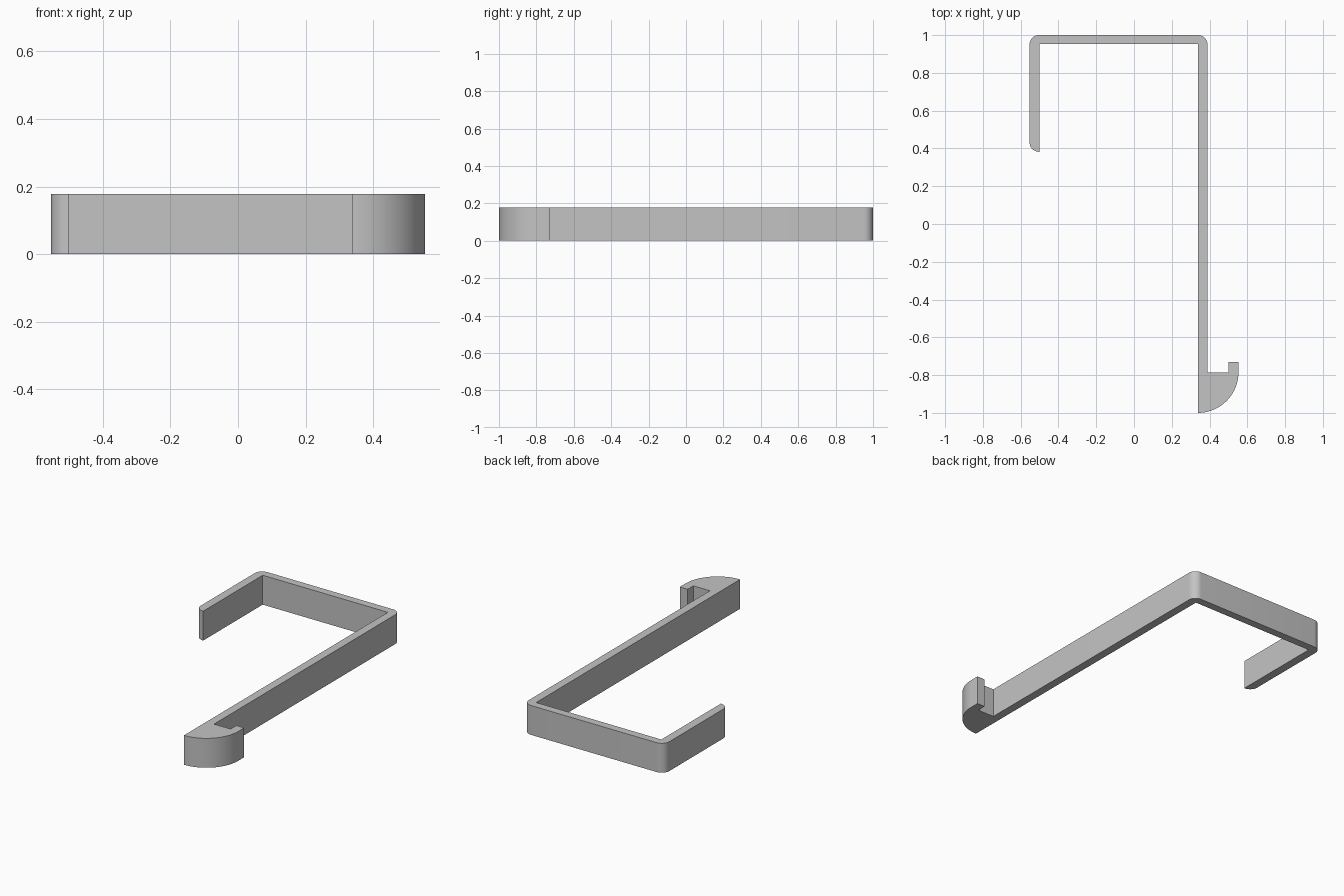
import bpy, bmesh
from math import cos, sin, radians
from mathutils import Vector

cube = bpy.data.objects.get("Cube")
if cube:
    bpy.data.objects.remove(cube, do_unlink=True)

HEIGHT = 0.178
LEFT, LEFT_IN = -0.553, -0.501      # short arm
ARM_IN, ARM_OUT = 0.338, 0.389      # long arm
TIP = 0.553                         # outer face of the hook
TOP, TOP_IN = 1.0, 0.952            # bridge
END = 0.382                         # free end of the short arm
FLOOR, LIP_TOP, LIP_IN = -0.785, -0.73, 0.5
R = 0.05


def arc(cx, cy, rx, ry, start, stop, steps):
    """Points along an elliptical arc, angles in degrees."""
    angles = [radians(start + (stop - start) * i / steps) for i in range(steps + 1)]
    return [(cx + rx * cos(a), cy + ry * sin(a)) for a in angles]


# Outline, counterclockwise from the free end of the short arm
outline = [(LEFT_IN, END), (LEFT_IN, TOP_IN), (ARM_IN, TOP_IN)]
outline += arc(ARM_IN, FLOOR, TIP - ARM_IN, FLOOR + 1, -90, 0, 32)     # hook belly
outline += [(TIP, LIP_TOP), (LIP_IN, LIP_TOP), (LIP_IN, FLOOR), (ARM_OUT, FLOOR)]
outline += arc(ARM_OUT - R, TOP - R, R, R, 0, 90, 12)                  # bridge corners
outline += arc(LEFT + R, TOP - R, R, R, 90, 180, 12)
outline += arc(LEFT_IN, END + R, LEFT_IN - LEFT, R, 180, 270, 12)[:-1]  # rounded end

# Extrude the outline into a solid strip
bm = bmesh.new()
base = bm.faces.new([bm.verts.new((x, y, 0)) for x, y in outline])
result = bmesh.ops.extrude_face_region(bm, geom=[base], use_keep_orig=True)
top_verts = [g for g in result["geom"] if isinstance(g, bmesh.types.BMVert)]
bmesh.ops.translate(bm, verts=top_verts, vec=Vector((0, 0, HEIGHT)))
bmesh.ops.recalc_face_normals(bm, faces=bm.faces)
mesh = bpy.data.meshes.new("hanger_hook")
bm.to_mesh(mesh)
bm.free()

hook = bpy.data.objects.new("hanger_hook", mesh)
bpy.context.collection.objects.link(hook)

# Plain grey
grey = bpy.data.materials.new("light_grey")
grey.use_nodes = True
colour = (0.55, 0.55, 0.55, 1)
grey.diffuse_color = colour
grey.node_tree.nodes["Principled BSDF"].inputs["Base Color"].default_value = colour
mesh.materials.append(grey)

bpy.ops.object.select_all(action="DESELECT")
hook.select_set(True)
bpy.context.view_layer.objects.active = hook
bpy.ops.object.shade_smooth_by_angle(angle=radians(30))
